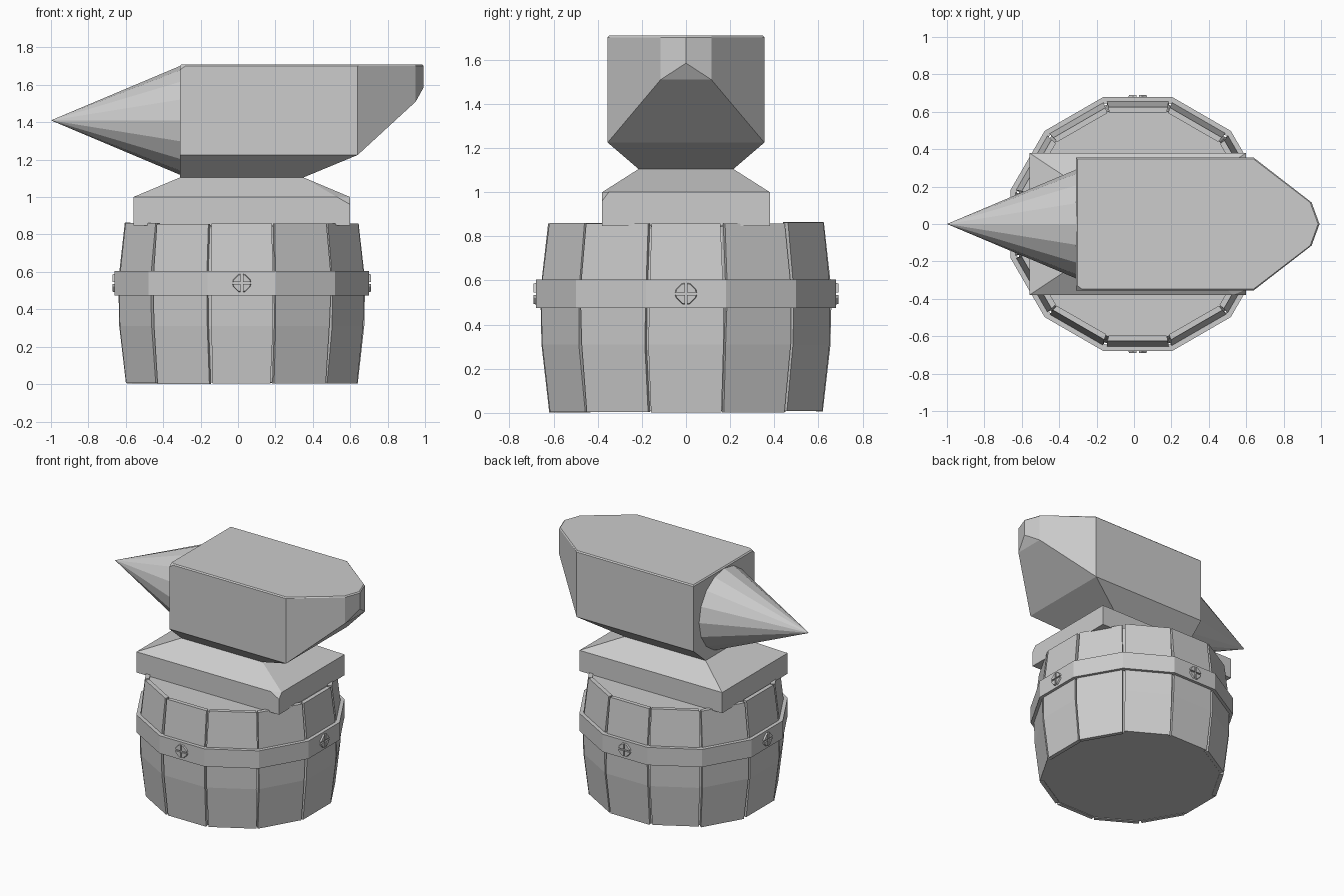
import bpy, bmesh, math, random
from mathutils import Matrix, Vector

random.seed(4)
if "Cube" in bpy.data.objects:
    bpy.data.objects.remove(bpy.data.objects["Cube"])

grey = bpy.data.materials.new("plain grey")
grey.use_nodes = True
GREY = (0.604, 0.604, 0.604, 1)
grey.diffuse_color = GREY
grey.node_tree.nodes["Principled BSDF"].inputs["Base Color"].default_value = GREY

CENTRE_X = 0.02
SIDES = 12
HALF = math.tan(math.pi / SIDES)


def finish(name, bm):
    bmesh.ops.recalc_face_normals(bm, faces=bm.faces)
    mesh = bpy.data.meshes.new(name)
    bm.to_mesh(mesh)
    bm.free()
    mesh.materials.append(grey)
    obj = bpy.data.objects.new(name, mesh)
    bpy.context.collection.objects.link(obj)
    return obj


def hull(name, points):
    bm = bmesh.new()
    for p in points:
        bm.verts.new(p)
    bmesh.ops.convex_hull(bm, input=bm.verts)
    bmesh.ops.dissolve_limit(bm, angle_limit=0.01, verts=bm.verts, edges=bm.edges)
    return finish(name, bm)


def loft(bm, rings, wrap=False):
    loops = [[bm.verts.new(p) for p in ring] for ring in rings]
    if wrap:
        loops.append(loops[0])
    else:
        bm.faces.new(loops[0])
        bm.faces.new(loops[-1])
    for a, b in zip(loops, loops[1:]):
        for i in range(len(a)):
            j = (i + 1) % len(a)
            bm.faces.new((a[i], a[j], b[j], b[i]))


def polygon_ring(apothem, z):
    r = apothem / math.cos(math.pi / SIDES)
    angles = [(i + 0.5) * math.tau / SIDES for i in range(SIDES)]
    return [(CENTRE_X + r * math.cos(a), r * math.sin(a), z) for a in angles]


def around(angle):
    return Matrix.Translation((CENTRE_X, 0, 0)) @ Matrix.Rotation(angle, 4, "Z")


# Barrel core, closing the gaps and forming the lid and floor
profile = [(0.62, 0.0), (0.655, 0.31), (0.66, 0.55), (0.625, 0.855)]
core = bmesh.new()
loft(core, [polygon_ring(r - 0.024, min(max(z, 0.008), 0.845)) for r, z in profile])
finish("barrel_core", core)

# Barrel staves, slightly uneven
for i in range(SIDES):
    turn = around(i * math.tau / SIDES)
    lift = random.uniform(0, 0.01)
    rings = []
    for r, z in profile:
        left = r * HALF - random.uniform(0.004, 0.013)
        right = r * HALF - random.uniform(0.004, 0.013)
        inner = r - 0.03
        z = z + lift * (1 if z > 0.7 or z == 0 else 0)
        corners = [(inner, -right * 0.96, z), (r, -right, z),
                   (r, left, z), (inner, left * 0.96, z)]
        rings.append([turn @ Vector(c) for c in corners])
    stave = bmesh.new()
    loft(stave, rings)
    finish(f"barrel_stave_{i + 1}", stave)

# Hoop
hoop = bmesh.new()
loft(hoop, [polygon_ring(r, z) for r, z in
            ((0.68, 0.475), (0.68, 0.605), (0.645, 0.605), (0.645, 0.475))], wrap=True)
finish("hoop", hoop)

# Cross-slotted screws on the four main sides: four quarter heads each
for name, quarter in (("left", 0), ("back", 1), ("right", 2), ("front", 3)):
    turn = around(quarter * math.pi / 2)
    screw = bmesh.new()
    for q in range(4):
        spin = Matrix.Rotation(q * math.pi / 2, 2)
        outline = [Vector((0.006, 0.006))]
        for deg in (7, 22.5, 67.5, 83):
            a = math.radians(deg)
            outline.append(Vector((math.cos(a), math.sin(a))) * 0.051)
        outline = [spin @ p for p in outline]
        loft(screw, [[turn @ Vector((0.675, p.x * s, 0.54 + p.y * s)) for p in outline]
                     if s == 1 else
                     [turn @ Vector((0.691, p.x * s, 0.54 + p.y * s)) for p in outline]
                     for s in (1, 0.9)])
    finish(f"{name}_screw", screw)

# Foot: slab with a sloped top and one chipped corner
foot = [(x, y, z) for x in (-0.56, 0.60) for y in (-0.38, 0.38) for z in (0.848, 1.0)]
foot.remove((0.60, -0.38, 1.0))
foot += [(0.53, -0.38, 1.0), (0.60, -0.35, 1.0), (0.60, -0.38, 0.96)]
foot += [(x, y, 1.105) for x in (-0.31, 0.35) for y in (-0.215, 0.215)]
hull("anvil_foot", foot)

# Body: block with tapered nose, sloped underside and fine top bevel
BACK, TOP, EDGE = -0.31, 1.71, 0.008
body = []
for s in (-1, 1):
    body += [(BACK, s * 0.215, 1.105), (0.35, s * 0.215, 1.105),
             (BACK, s * 0.355, 1.225), (0.64, s * 0.355, 1.225),
             (0.95, s * 0.115, 1.51)]
    for inset, z in ((0, TOP - EDGE), (EDGE, TOP)):
        body += [(0.64, s * (0.355 - inset), z), (0.95 - inset, s * 0.115, z)]
body += [(0.992, 0, 1.585), (0.992, 0, TOP - EDGE), (0.992 - EDGE, 0, TOP)]
body += [(BACK, 0.355, TOP - EDGE), (BACK + EDGE, 0.355 - EDGE, TOP)]
body += [(BACK, -0.355, TOP - 0.03), (BACK + 0.03, -0.355, TOP - EDGE),
         (BACK, -0.33, TOP - EDGE), (BACK + 0.03, -0.347, TOP),
         (BACK + EDGE, -0.33, TOP)]
hull("anvil_body", body)

# Horn: faceted cone
horn = [(-1.0, 0, 1.41)]
for i in range(16):
    a = i * math.tau / 16
    horn.append((BACK + 0.005, 0.293 * math.cos(a), 1.41 + 0.293 * math.sin(a)))
hull("anvil_horn", horn)
